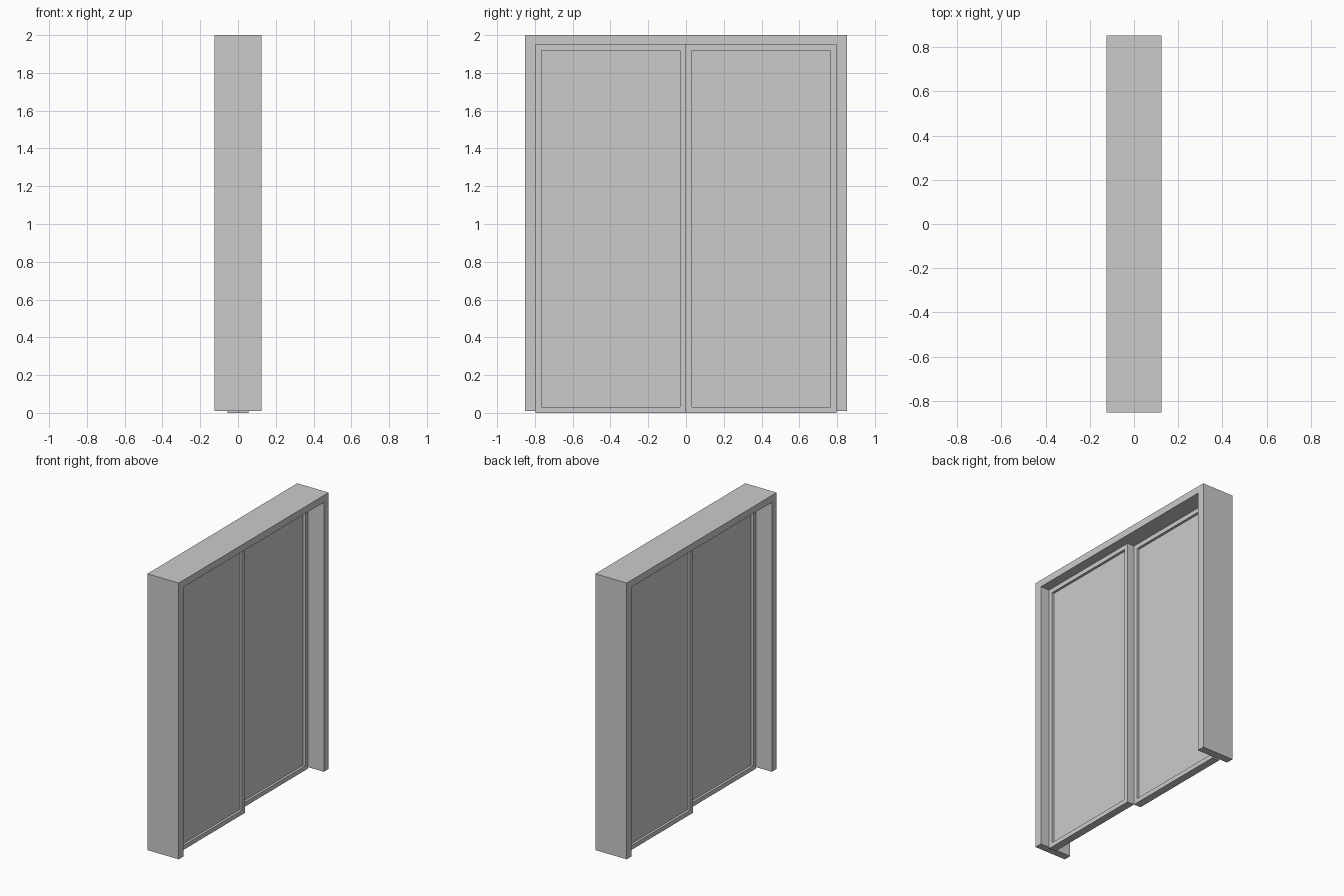
import bpy
import bmesh
from mathutils import Vector

cube = bpy.data.objects.get("Cube")
if cube:
    bpy.data.objects.remove(cube, do_unlink=True)

# Overall sizes
HALF_W, HALF_D, TOP, FOOT = 0.853, 0.125, 2.0, 0.01
OPEN_W, OPEN_TOP = 0.798, 1.95
LEAF_D, RAIL, RECESS = 0.055, 0.045, 0.0175

grey = bpy.data.materials.new("plain grey")
grey.use_nodes = True
grey.diffuse_color = (0.6, 0.6, 0.6, 1)
grey.node_tree.nodes["Principled BSDF"].inputs["Base Color"].default_value = (0.6, 0.6, 0.6, 1)


def finish(name, bm):
    """Turn a bmesh into a named grey object."""
    bmesh.ops.recalc_face_normals(bm, faces=bm.faces)
    mesh = bpy.data.meshes.new(name)
    bm.to_mesh(mesh)
    bm.free()
    mesh.materials.append(grey)
    obj = bpy.data.objects.new(name, mesh)
    bpy.context.collection.objects.link(obj)
    return obj


def extrude_profile(profile, x0, x1):
    """Extrude a (y, z) outline along x."""
    bm = bmesh.new()
    face = bm.faces.new([bm.verts.new((x0, y, z)) for y, z in profile])
    moved = bmesh.ops.extrude_face_region(bm, geom=[face])["geom"]
    verts = [v for v in moved if isinstance(v, bmesh.types.BMVert)]
    bmesh.ops.translate(bm, verts=verts, vec=Vector((x1 - x0, 0, 0)))
    return bm


# Door frame: two jambs and a header, with no sill
half = [(HALF_W, TOP), (HALF_W, FOOT), (OPEN_W, FOOT), (OPEN_W, OPEN_TOP)]
outline = half + [(-y, z) for y, z in reversed(half)]
finish("door_frame", extrude_profile(outline, -HALF_D, HALF_D))

# Two sliding leaves on neighbouring tracks, each with a recessed panel on both sides
for name, side in (("front_leaf", 1), ("back_leaf", -1)):
    y0, y1 = sorted((0, -side * OPEN_W))
    x0, x1 = sorted((0, side * LEAF_D))
    bm = extrude_profile([(y0, 0), (y1, 0), (y1, OPEN_TOP), (y0, OPEN_TOP)], x0, x1)
    bmesh.ops.recalc_face_normals(bm, faces=bm.faces)
    broad = [f for f in bm.faces if abs(f.normal.x) > 0.9]
    bmesh.ops.inset_individual(bm, faces=broad, thickness=RAIL)
    # Push the panels straight in to give square reveals
    for face in broad:
        inward = -face.normal.copy() * RECESS
        new = bmesh.ops.extrude_discrete_faces(bm, faces=[face])["faces"][0]
        bmesh.ops.translate(bm, verts=new.verts, vec=inward)
    finish(name, bm)
